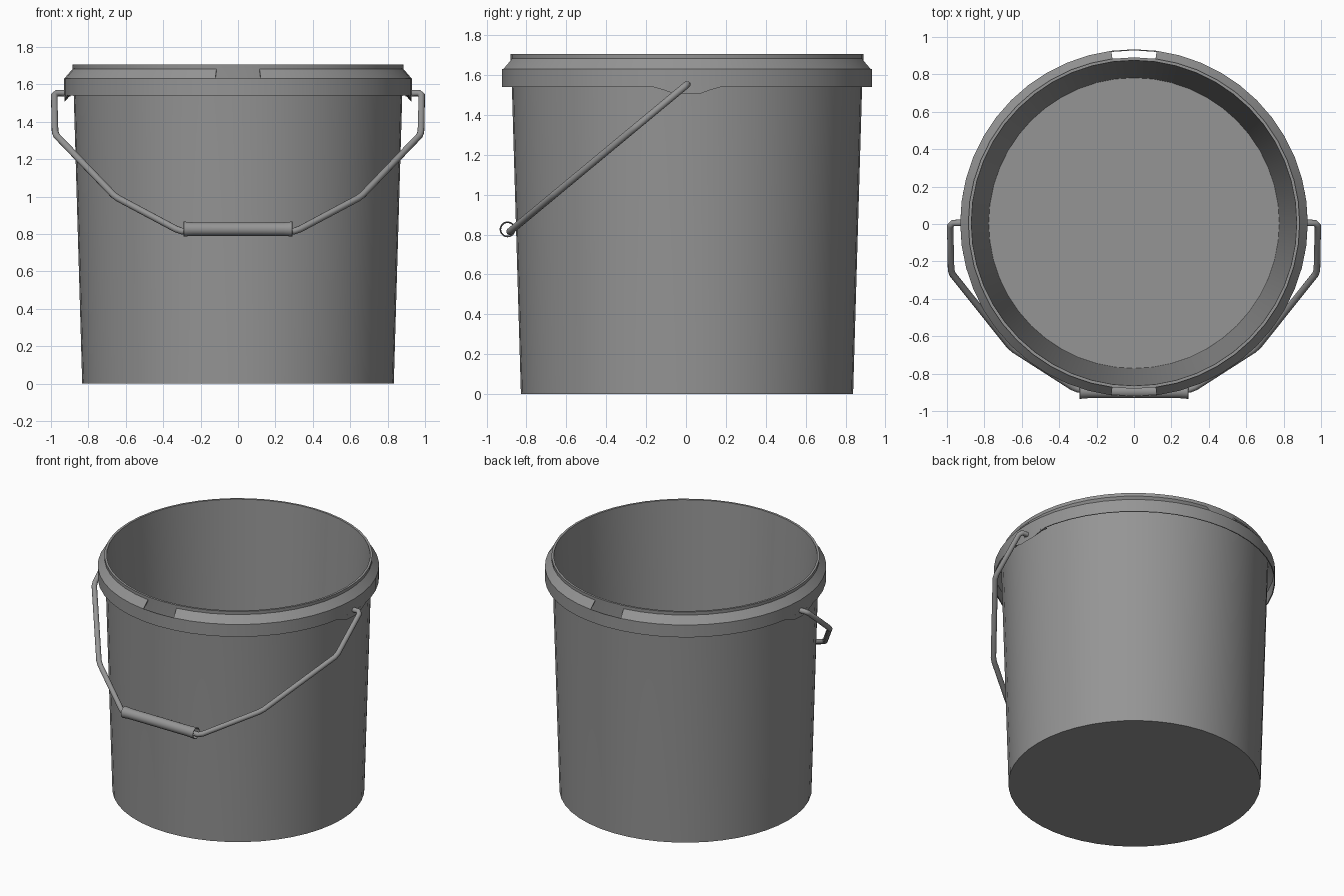
import bpy, bmesh, math
from mathutils import Vector

if "Cube" in bpy.data.objects:
    bpy.data.objects.remove(bpy.data.objects["Cube"])

SEG = 48
CY = 0.005                                  # bucket axis in y

# Dark grey plastic
grey = bpy.data.materials.new("dark_grey")
grey.diffuse_color = (0.3, 0.3, 0.3, 1)
grey.use_nodes = True
grey.node_tree.nodes["Principled BSDF"].inputs["Base Color"].default_value = grey.diffuse_color


def activate(ob):
    bpy.ops.object.select_all(action='DESELECT')
    ob.select_set(True)
    bpy.context.view_layer.objects.active = ob


def finish(name, bm, angle=35, thickness=0):
    bmesh.ops.recalc_face_normals(bm, faces=bm.faces)
    me = bpy.data.meshes.new(name)
    bm.to_mesh(me)
    bm.free()
    me.materials.append(grey)
    ob = bpy.data.objects.new(name, me)
    bpy.context.collection.objects.link(ob)
    activate(ob)
    if thickness:
        sol = ob.modifiers.new("thickness", 'SOLIDIFY')
        sol.thickness = thickness
        sol.offset = -1
        bpy.ops.object.modifier_apply(modifier=sol.name)
    bpy.ops.object.shade_smooth_by_angle(angle=math.radians(angle))


def loft(bm, rings, skip=lambda band, s: False):
    for b in range(len(rings) - 1):
        n = len(rings[b])
        for s in range(n):
            if not skip(b, s):
                t = (s + 1) % n
                bm.faces.new((rings[b][s], rings[b][t], rings[b + 1][t], rings[b + 1][s]))


def lathe(profile, skip=lambda band, s: False, caps=()):
    """Turn (radius, z) points into a ring surface."""
    bm = bmesh.new()
    angles = [2 * math.pi * s / SEG for s in range(SEG)]
    rings = [[bm.verts.new((r * math.cos(a), r * math.sin(a) + CY, z)) for a in angles]
             for r, z in profile]
    loft(bm, rings, skip)
    for c in caps:
        bm.faces.new(rings[c])
    return bm


# Bucket body: outer wall, lip, inner wall and floor
finish("bucket_body", lathe([(0.833, 0.0), (0.88, 1.60), (0.886, 1.705),
                             (0.87, 1.705), (0.777, 0.03)], caps=(0, -1)))

# Rim: sloped shoulder and hanging skirt, open at the front and back slots
slots = [q + d for q in (SEG // 4, SEG * 3 // 4) for d in (-1, 0)]
finish("rim_skirt", lathe([(0.882, 1.685), (0.929, 1.63), (0.929, 1.54)],
                          skip=lambda b, s: b == 0 and s in slots), 30, 0.006)


# Lugs: wedge drops of the skirt where the handle hooks in
def lug(name, side):
    bm = bmesh.new()
    rows = []
    for y, z in ((-0.165, 1.539), (-0.12, 1.526), (-0.07, 1.508), (0, 1.506),
                 (0.07, 1.508), (0.12, 1.526), (0.165, 1.539)):
        x = math.sqrt(0.928 ** 2 - y * y)
        rows.append([bm.verts.new((side * px, y + CY, pz))
                     for px, pz in ((x, 1.542), (x, z), (x - 0.025, 1.542))])
    loft(bm, rows)
    bm.faces.new(rows[0])
    bm.faces.new(rows[-1])
    finish(name, bm)


lug("handle_lug_left", -1)
lug("handle_lug_right", 1)


# Wire handle: tilted bent rod, mirrored path
def on_tilt(x, z):
    return Vector((x, 0.008 - (1.555 - z) * 1.205, z))


half = [(0.895, 1.553), (0.968, 1.553), (0.983, 1.54), (0.978, 1.345), (0.97, 1.325),
        (0.665, 1.008), (0.64, 0.99), (0.33, 0.825), (0.30, 0.815)]
path = [on_tilt(-x, z) for x, z in half] + [on_tilt(x, z) for x, z in reversed(half)]
cu = bpy.data.curves.new("wire_handle", 'CURVE')
cu.dimensions = '3D'
cu.bevel_depth = 0.018
cu.bevel_resolution = 4
cu.use_fill_caps = True
cu.materials.append(grey)
sp = cu.splines.new('POLY')
sp.points.add(len(path) - 1)
for p, co in zip(sp.points, path):
    p.co = (*co, 1)
handle = bpy.data.objects.new("wire_handle", cu)
bpy.context.collection.objects.link(handle)
activate(handle)
bpy.ops.object.convert(target='MESH')
bpy.ops.object.shade_smooth_by_angle(angle=math.radians(60))

# Grip: hollow tube with slightly flared ends
bm = bmesh.new()
turn = [2 * math.pi * i / 20 for i in range(20)]
loft(bm, [[bm.verts.new((x, -0.895 + r * math.cos(a), 0.826 + r * math.sin(a))) for a in turn]
          for x, r in ((-0.29, 0.04), (-0.24, 0.036), (0.24, 0.036), (0.29, 0.04))])
finish("handle_grip", bm, 40, 0.004)
